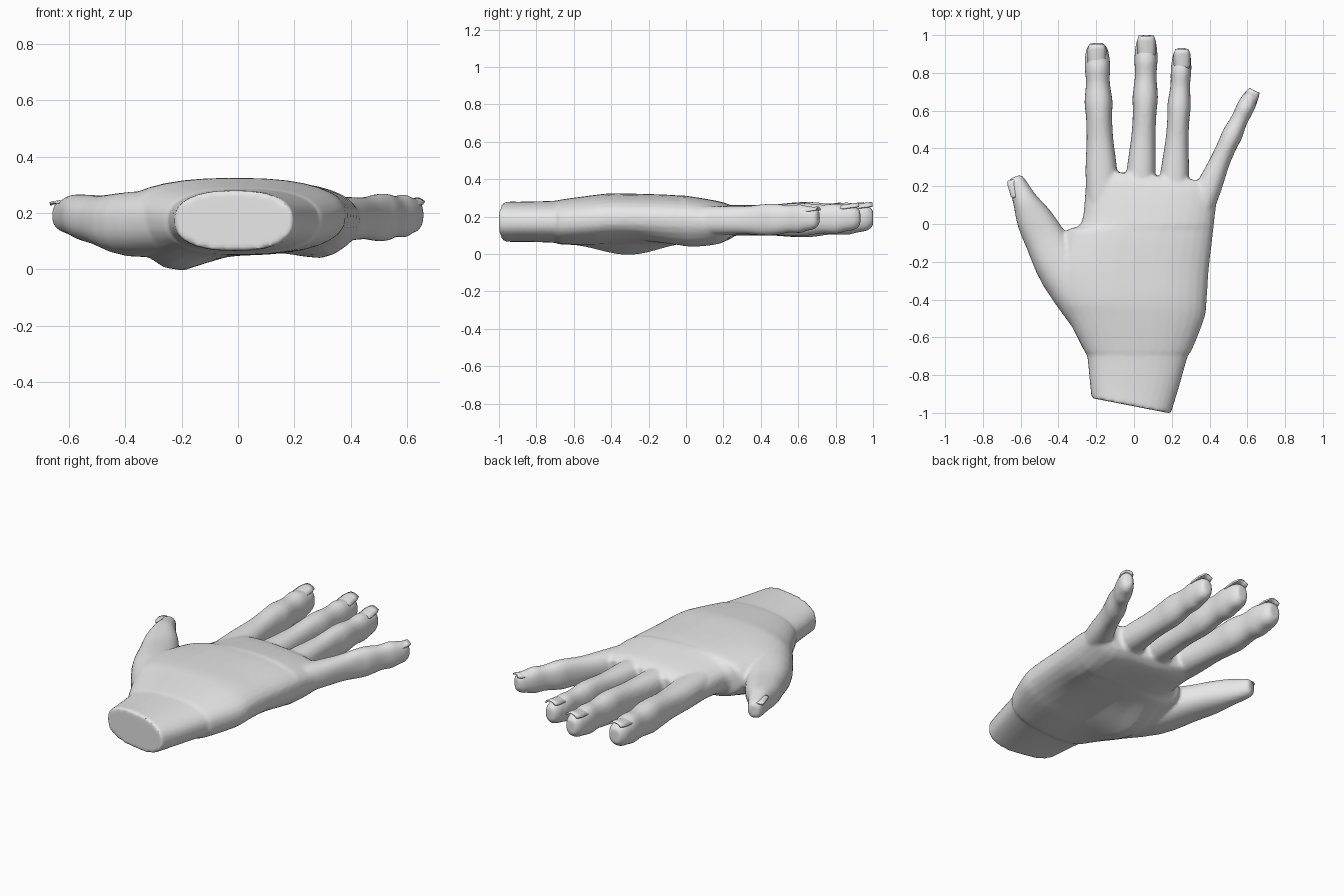
import bpy, bmesh, math
from mathutils import Vector

if "Cube" in bpy.data.objects:
    bpy.data.objects.remove(bpy.data.objects["Cube"])

skin = bpy.data.materials.new("plain grey")
skin.diffuse_color = (0.8, 0.8, 0.8, 1)
skin.use_nodes = True
skin.node_tree.nodes["Principled BSDF"].inputs["Base Color"].default_value = skin.diffuse_color
N = 32


def superellipse(k, power):
    a = 2 * math.pi * k / N
    c, s = math.cos(a), math.sin(a)
    e = 2 / power
    return math.copysign(abs(c) ** e, c), math.copysign(abs(s) ** e, s)


def smooth_rows(rows, steps=4):
    """Interpolate stations along their first spline parameter (row index)."""
    out = []
    for i in range(len(rows) - 1):
        a, b = rows[max(i - 1, 0)], rows[i]
        c, d = rows[i + 1], rows[min(i + 2, len(rows) - 1)]
        for j in range(steps):
            t = j / steps
            out.append([q + .5 * t * (r - p + t * (2 * p - 5 * q + 4 * r - s
                        + t * (3 * (q - r) + s - p)))
                        for p, q, r, s in zip(a, b, c, d)])
    return out + [list(rows[-1])]


def add_object(name, bm):
    me = bpy.data.meshes.new(name)
    bm.to_mesh(me)
    bm.free()
    me.materials.append(skin)
    ob = bpy.data.objects.new(name, me)
    bpy.context.collection.objects.link(ob)
    return ob


def loft(name, rings):
    """Skin closed rings of points and cap both ends."""
    bm = bmesh.new()
    vr = [[bm.verts.new(p) for p in r] for r in rings]
    for a, b in zip(vr, vr[1:]):
        for i in range(N):
            j = (i + 1) % N
            bm.faces.new((a[i], a[j], b[j], b[i]))
    bm.faces.new(vr[0])
    bm.faces.new(vr[-1])
    bmesh.ops.recalc_face_normals(bm, faces=bm.faces)
    return add_object(name, bm)


def digit(name, path):
    """Tube along (x, y, z, half width, half height) stations."""
    path = smooth_rows(path, 3)
    rings = []
    for i, (x, y, z, w, h) in enumerate(path):
        p, q = path[max(i - 1, 0)], path[min(i + 1, len(path) - 1)]
        d = Vector((q[0] - p[0], q[1] - p[1], 0)).normalized()
        side = Vector((d.y, -d.x, 0))
        ring = []
        for k in range(N):
            c, s = superellipse(k, 2.3)
            ring.append(Vector((x, y, z)) + side * c * w + Vector((0, 0, s * h)))
        rings.append(ring)
    return loft(name, rings)


# Shared knuckle rhythm: position along finger, width and height factors
knuckles = [(0, 1, 1), (.19, .99, 1), (.39, .83, 1), (.53, .81, 1.12),
            (.63, .87, 1.14), (.75, .74, 1), (.84, .79, 1.06),
            (.90, .77, .93), (.965, .65, .82), (1, .4, .52)]


def finger(name, base, tip, width, height, bow, taper):
    path = []
    for t, w, h in knuckles:
        x = base[0] + (tip[0] - base[0]) * t + bow * math.sin(math.pi * t)
        y = base[1] + (tip[1] - base[1]) * t
        path.append((x, y, .179 + .014 * t * t, width * w * (1 - taper * t),
                     height * h * (1 - taper * .5 * t)))
    return digit(name, path)


def nail(name, base, tip, w, roll=0):
    """Thin arched plate from cuticle to free edge."""
    b, t = Vector(base), Vector(tip)
    d = (t - b).normalized()
    side = Vector((d.y, -d.x, 0)).normalized()
    up = side.cross(d)
    side, up = (side * math.cos(roll) + up * math.sin(roll),
                up * math.cos(roll) - side * math.sin(roll))
    bm = bmesh.new()
    rows = []
    for f, ws in ((0, .85), (.15, 1), (.75, 1), (1, .8)):
        rows.append([bm.verts.new(b.lerp(t, f) + side * w * ws * u
                                  - up * w * .4 * u * u)
                     for u in (-1, -.6, -.2, .2, .6, 1)])
    for r, s in zip(rows, rows[1:]):
        for i in range(5):
            bm.faces.new((r[i], r[i + 1], s[i + 1], s[i]))
    ob = add_object(name, bm)
    m = ob.modifiers.new("thickness", 'SOLIDIFY')
    m.thickness = .009
    ob.data.shade_smooth()


# Palm and wrist: y, skew, left, right, bottom, top
sections = [
    (-.965, -.195, -.225, .195, .065, .28), (-.85, -.1, -.235, .235, .065, .28),
    (-.70, 0, -.248, .285, .06, .285), (-.67, 0, -.265, .305, .052, .291),
    (-.5, 0, -.35, .372, .05, .314), (-.4, 0, -.40, .385, .055, .324),
    (-.25, 0, -.42, .395, .06, .322), (-.1, 0, -.38, .412, .06, .317),
    (-.03, 0, -.35, .42, .06, .312), (.01, 0, -.277, .424, .06, .31),
    (.2, -.08, -.255, .442, .065, .278), (.265, -.1, -.245, .435, .10, .245)]
rings = []
for y, skew, l, r, lo, hi in smooth_rows(sections):
    ring = []
    for k in range(N):
        c, s = superellipse(k, 2.4)
        x = (l + r) / 2 + c * (r - l) / 2
        z = (lo + hi) / 2 + s * (hi - lo) / 2
        yy = y + skew * x
        # thumb mound and outer pad on the underside
        under = max(0, -s)
        under = under * (2 - under)
        z -= under * .077 * math.exp(-((x + .23) / .14) ** 2 - ((yy + .3) / .24) ** 2)
        z -= under * .042 * math.exp(-((x - .32) / .11) ** 2 - ((yy - .02) / .22) ** 2)
        ring.append((x, yy, z))
    rings.append(ring)
palm = loft("hand", rings)

# Thumb and fingers
thumb = digit("thumb", [
    (-.20, -.45, .165, .16, .12), (-.37, -.25, .16, .135, .115),
    (-.47, -.08, .172, .11, .09), (-.53, .03, .182, .095, .082),
    (-.575, .12, .192, .067, .073), (-.603, .185, .19, .052, .062),
    (-.624, .235, .19, .04, .05), (-.630, .25, .19, .026, .034)])
parts = [
    thumb,
    finger("index_finger", (-.165, .12), (-.197, .958), .085, .082, -.003, 0),
    finger("middle_finger", (.025, .12), (.065, 1.0), .077, .082, .01, 0),
    finger("ring_finger", (.205, .12), (.255, .932), .078, .081, .003, .14),
    finger("little_finger", (.35, .08), (.636, .708), .07, .078, -.01, .17)]

# Fuse everything into one smooth skin
bpy.ops.object.select_all(action='DESELECT')
for ob in parts + [palm]:
    ob.select_set(True)
bpy.context.view_layer.objects.active = palm
bpy.ops.object.join()
m = palm.modifiers.new("fuse", 'REMESH')
m.mode = 'VOXEL'
m.voxel_size = .0105
m = palm.modifiers.new("soften", 'SMOOTH')
m.factor = .5
m.iterations = 4
bpy.ops.object.convert(target='MESH')
bpy.ops.object.shade_smooth_by_angle(angle=math.radians(50))

# Nails
nail("index_nail", (-.198, .842, .265), (-.196, .95, .278), .05)
nail("middle_nail", (.066, .885, .265), (.065, .995, .28), .05)
nail("ring_nail", (.254, .822, .262), (.254, .924, .276), .044)
nail("little_nail", (.597, .625, .242), (.637, .706, .255), .037)
nail("thumb_nail", (-.610, .145, .242), (-.636, .238, .236), .038, -.4)
